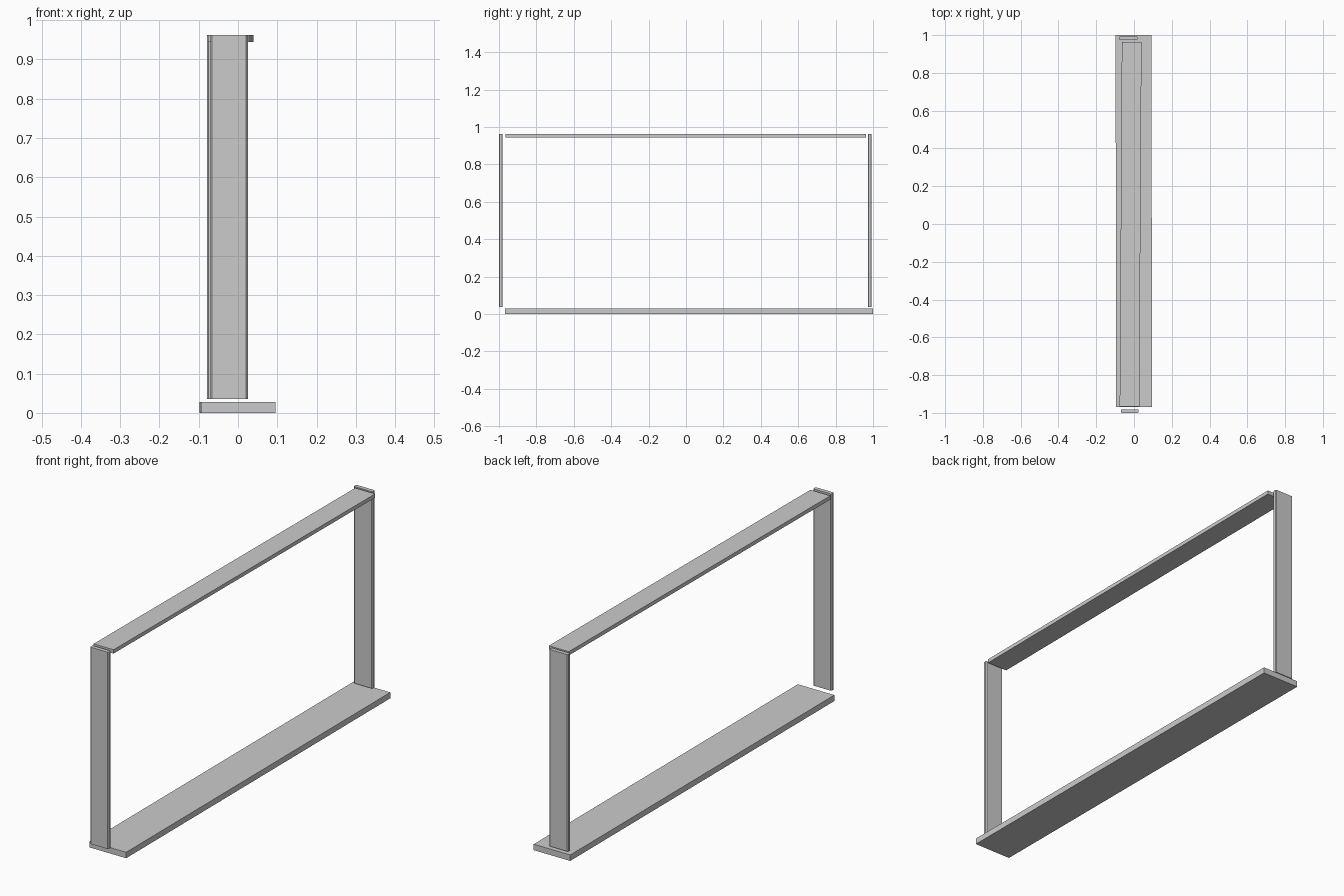
import bpy, bmesh
from mathutils import Matrix

if "Cube" in bpy.data.objects:
    bpy.data.objects.remove(bpy.data.objects["Cube"])


def board(name, x, y, z, shear=0.0, chamfer=0.0):
    """Box between the given ranges, skewed along x by shear per unit of y."""
    bm = bmesh.new()
    bmesh.ops.create_cube(bm, size=1)
    size = [r[1] - r[0] for r in (x, y, z)]
    mid = [(r[0] + r[1]) / 2 for r in (x, y, z)]
    bmesh.ops.scale(bm, vec=size, verts=bm.verts)
    if chamfer:
        upright = [e for e in bm.edges
                   if abs(e.verts[0].co.z - e.verts[1].co.z) > size[2] / 2]
        bmesh.ops.bevel(bm, geom=upright, offset=chamfer, segments=1,
                        profile=0.5, affect='EDGES')
    for v in bm.verts:
        v.co.x += v.co.y * shear
    bmesh.ops.transform(bm, matrix=Matrix.Translation(mid), verts=bm.verts)
    mesh = bpy.data.meshes.new(name)
    bm.to_mesh(mesh)
    bm.free()
    obj = bpy.data.objects.new(name, mesh)
    bpy.context.collection.objects.link(obj)
    return obj


# Wide bottom board and narrower, slightly skewed top board
board("bottom_board", (-0.096, 0.094), (-0.968, 1.0), (0, 0.028), shear=-0.0015)
board("top_board", (-0.070, 0.034), (-0.965, 0.963), (0.944, 0.962), shear=0.006)

# Upright end boards with eased vertical edges
board("front_upright", (-0.070, 0.025), (-1.0, -0.981), (0.036, 0.962), chamfer=0.004)
board("back_upright", (-0.079, 0.018), (0.973, 0.992), (0.036, 0.962), chamfer=0.004)
